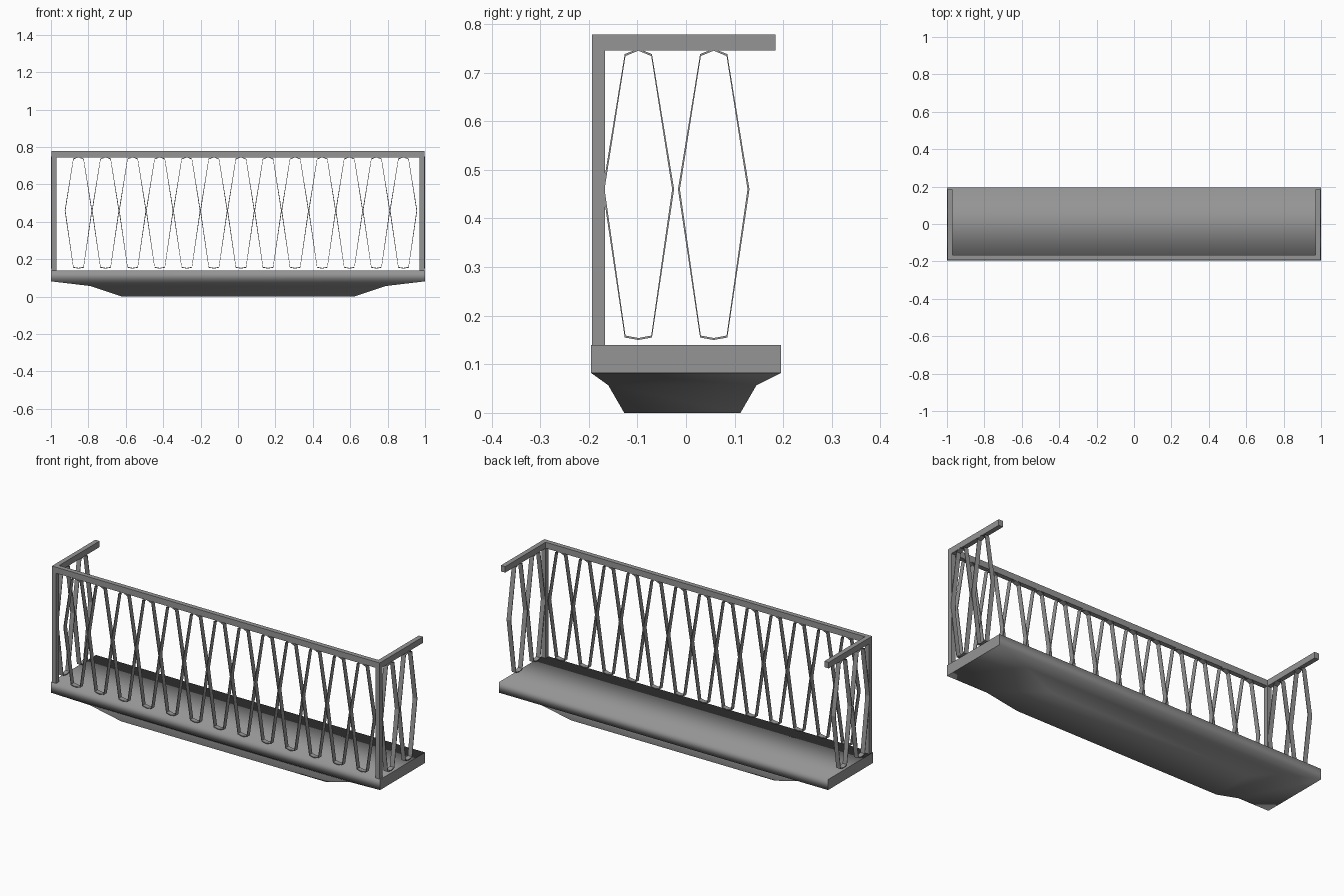
import bpy
import bmesh
from mathutils import Vector

if "Cube" in bpy.data.objects:
    bpy.data.objects.remove(bpy.data.objects["Cube"], do_unlink=True)

grey = bpy.data.materials.new("stone grey")
grey.use_nodes = True
COLOUR = (0.30, 0.30, 0.30, 1)
grey.diffuse_color = COLOUR
grey.node_tree.nodes["Principled BSDF"].inputs["Base Color"].default_value = COLOUR


def make_object(name, bm):
    bmesh.ops.recalc_face_normals(bm, faces=bm.faces[:])
    mesh = bpy.data.meshes.new(name)
    bm.to_mesh(mesh)
    bm.free()
    mesh.materials.append(grey)
    obj = bpy.data.objects.new(name, mesh)
    bpy.context.collection.objects.link(obj)
    return obj


def box(name, low, high):
    bm = bmesh.new()
    bmesh.ops.create_cube(bm, size=1)
    low, high = Vector(low), Vector(high)
    for v in bm.verts:
        v.co = (low + high) / 2 + v.co * (high - low)
    return make_object(name, bm)


# Floor slab tapering to a smaller underside, soft along its length, crisp ends
def floor_slab():
    levels = [(1, -0.195, 0.195, 0.14), (1, -0.195, 0.195, 0.082),
              (0.79, -0.16, 0.145, 0.057), (0.62, -0.127, 0.112, 0)]
    bm = bmesh.new()
    rings = [[bm.verts.new(p) for p in
              ((-x, y0, z), (x, y0, z), (x, y1, z), (-x, y1, z))]
             for x, y0, y1, z in levels]
    for upper, lower in zip(rings, rings[1:]):
        for i in range(4):
            j = (i + 1) % 4
            bm.faces.new((upper[i], upper[j], lower[j], lower[i]))
    bm.faces.new(rings[0])
    bm.faces.new(rings[-1])
    bm.normal_update()
    for face in bm.faces:
        face.smooth = True
        if all(abs(v.co.x) > 0.99 for v in face.verts) and abs(face.normal.x) > 0.9:
            for edge in face.edges:
                edge.smooth = False
    return make_object("floor_slab", bm)


# Flat-bar hoop: a stretched outline given thickness inward and depth across
def hoop(name, centre, along, across, depth=0.026, thick=0.004):
    half = [(0, 0.749), (0.028, 0.738), (0.0735, 0.46), (0.028, 0.155), (0, 0.15)]
    outline = half + [(-u, z) for u, z in half[-2:0:-1]]
    bm = bmesh.new()
    loops = []
    for u, z in outline:
        inner_u = u * (1 - thick / 0.0735)
        inner_z = z + (thick if z < 0.3 else -thick if z > 0.6 else 0)
        loops.append([bm.verts.new(Vector((centre[0], centre[1], h)) + along * s + across * d)
                      for s, h, d in ((u, z, -depth / 2), (u, z, depth / 2),
                                      (inner_u, inner_z, depth / 2),
                                      (inner_u, inner_z, -depth / 2))])
    for a, b in zip(loops, loops[1:] + loops[:1]):
        for i in range(4):
            j = (i + 1) % 4
            bm.faces.new((a[i], a[j], b[j], b[i]))
    return make_object(name, bm)


floor_slab()

# Handrail and corner posts
FRONT, BAR, EDGE = -0.193, 0.026, 0.996
RAIL_LOW, RAIL_TOP = 0.745, 0.778
box("front_rail", (-EDGE, FRONT, RAIL_LOW), (EDGE, FRONT + BAR, RAIL_TOP))
for side, sign in (("left", 1), ("right", -1)):
    x0, x1 = sorted((sign * EDGE, sign * (EDGE - BAR)))
    box(side + "_rail", (x0, FRONT + BAR, RAIL_LOW), (x1, 0.184, RAIL_TOP))
    box(side + "_post", (x0, FRONT, 0.138), (x1, FRONT + BAR, RAIL_LOW))

# Hoops along the front and both ends
X, Y = Vector((1, 0, 0)), Vector((0, 1, 0))
for i in range(13):
    hoop(f"front_hoop_{i + 1}", (-0.853 + i * 0.1448, FRONT + BAR / 2), X, Y)
for side, sign in (("left", 1), ("right", -1)):
    for i in range(2):
        hoop(f"{side}_hoop_{i + 1}", (sign * 0.986, -0.098 + i * 0.155), Y, X)
